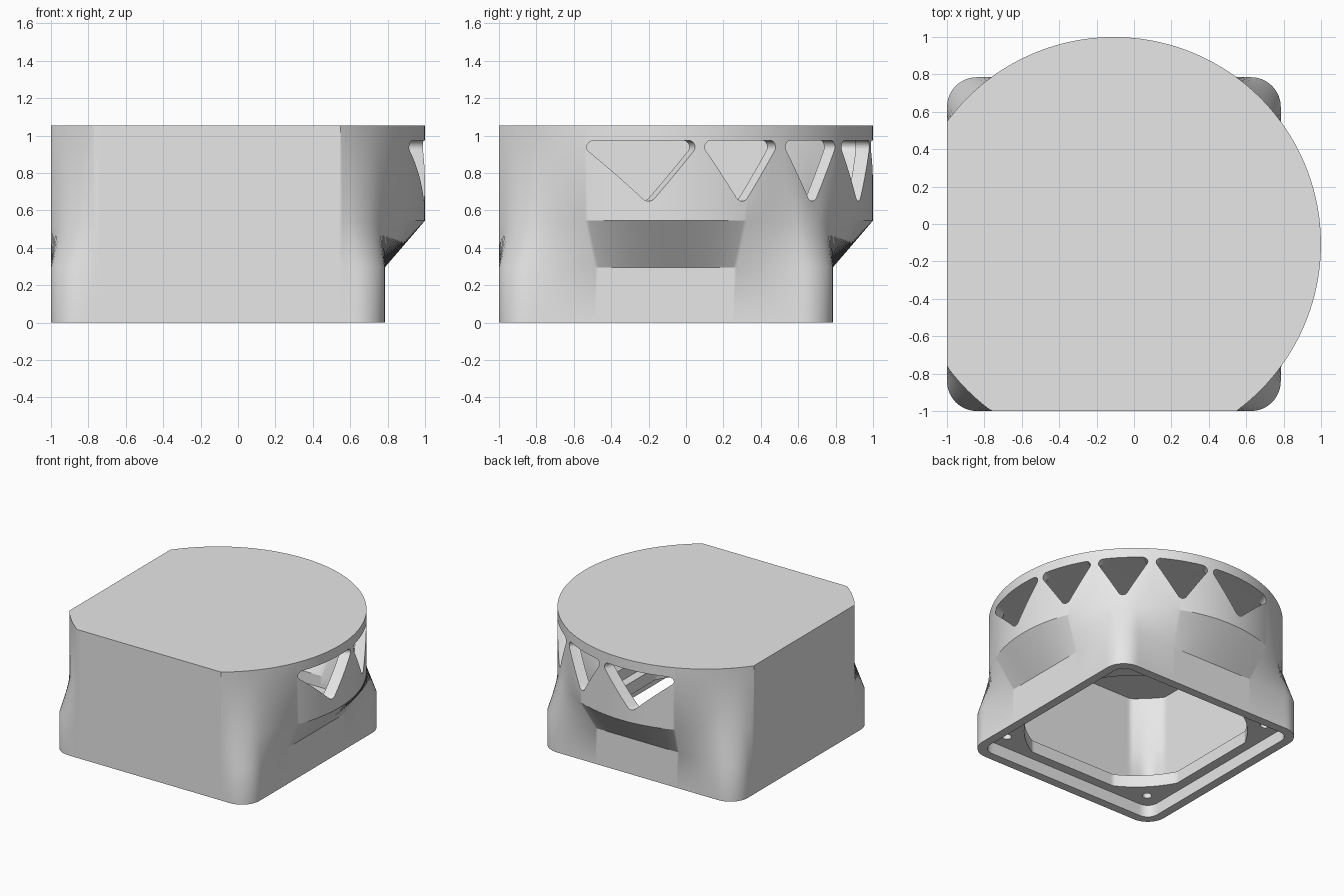
import bpy, bmesh, math
from math import sin, cos, radians
from mathutils import Vector

if "Cube" in bpy.data.objects:
    bpy.data.objects.remove(bpy.data.objects["Cube"], do_unlink=True)

HALF = 0.8925             # half width of the square base
CENTRE = HALF - 1         # shared x and y of the base and the drum
RADIUS = 1.107            # drum radius
WALL = 0.08
BIG = 5.0                 # an edge too far out to matter

# Polar directions, including the exact spots where the drum meets the flat sides
angles = [radians(a) for a in range(360)]
for reach_out in (HALF / RADIUS, (HALF - WALL) / (RADIUS - WALL)):
    a = math.acos(reach_out)
    angles += [math.pi - a, 1.5 * math.pi + a]
angles.sort()


def outline(lo, hi, corner, radius):
    """Distances from the centre to a rounded box clipped by a circle."""
    mid, half = (lo + hi) / 2, (hi - lo) / 2 - corner
    result = []
    for a in angles:
        near, far = 0.0, radius
        for _ in range(40):
            t = (near + far) / 2
            qx = abs(t * cos(a) - mid) - half
            qy = abs(t * sin(a) - mid) - half
            dist = math.hypot(max(qx, 0), max(qy, 0)) + min(max(qx, qy), 0) - corner
            near, far = (t, far) if dist < 0 else (near, t)
        result.append(near)
    return result


def new_object(name, bm):
    bmesh.ops.recalc_face_normals(bm, faces=bm.faces)
    mesh = bpy.data.meshes.new(name)
    bm.to_mesh(mesh)
    bm.free()
    obj = bpy.data.objects.new(name, mesh)
    bpy.context.collection.objects.link(obj)
    return obj


def add_loft(bm, loops):
    """Skin closed loops of points and cap both ends."""
    rings = [[bm.verts.new(p) for p in loop] for loop in loops]
    n = len(rings[0])
    for r, s in zip(rings, rings[1:]):
        for i in range(n):
            j = (i + 1) % n
            bm.faces.new((r[i], r[j], s[j], s[i]))
    bm.faces.new(rings[0])
    bm.faces.new(rings[-1])


# Housing: one closed shell, from the inner ceiling down, round the rim and up
base = outline(-HALF, HALF, 0.16, BIG)
drum = outline(-HALF, BIG, 0.16, RADIUS)
inner_base = outline(-HALF + WALL, HALF - WALL, 0.08, BIG)
inner_drum = outline(-HALF + WALL, BIG, 0.08, RADIUS - WALL)
recess = outline(-0.82, 0.82, 0.09, BIG)
fan_hole = outline(-0.74, 0.74, 0.01, 0.84)
sections = [
    (inner_drum, 0.975), (inner_drum, 0.545), (inner_base, 0.295), (inner_base, 0.2),
    (fan_hole, 0.2), (fan_hole, 0.1), (recess, 0.1), (recess, 0),
    (base, 0), (base, 0.295), (drum, 0.545), (drum, 1.055),
]
bm = bmesh.new()
add_loft(bm, [[(CENTRE + d * cos(a), CENTRE + d * sin(a), z)
               for d, a in zip(dist, angles)] for dist, z in sections])
housing = new_object("fan_housing", bm)


def rounded_triangle(left, right, apex, r=0.036, steps=8):
    """Downward triangle with rounded corners, as (sideways, height) points."""
    c = [Vector((left + r, 0.975 - r)), Vector((apex, 0.65 + r)), Vector((right - r, 0.975 - r))]
    points = []
    for i in range(3):
        e0, e1 = c[i] - c[i - 1], c[(i + 1) % 3] - c[i]
        start = math.atan2(-e0.x, e0.y)
        turn = (math.atan2(-e1.x, e1.y) - start) % (2 * math.pi)
        for k in range(steps + 1):
            a = start + turn * k / steps
            points.append(c[i] + r * Vector((cos(a), sin(a))))
    return points


# Window cutters: direction, left, apex and right angles, mirrored about the diagonal
windows = [(22, -22.5, -4.8, 8.1), (34, 10.8, 21.6, 32), (45, 35.3, 45, 54.7)]
windows += [(90 - d, 90 - r, 90 - a, 90 - l) for d, l, a, r in windows[:2]]
bm = bmesh.new()
for heading, left, apex, right in windows:
    h = radians(heading)
    forward, side = Vector((cos(h), sin(h), 0)), Vector((-sin(h), cos(h), 0))
    u = [RADIUS * sin(radians(a - heading)) for a in (left, right, apex)]
    profile = rounded_triangle(*u)
    # rounded outline normals point outward for this winding
    add_loft(bm, [[Vector((CENTRE, CENTRE, p.y)) + forward * depth + side * p.x
                   for p in profile] for depth in (0.55, 1.35)])

# Screw hole cutters through the mounting plate
for sx in (-1, 1):
    for sy in (-1, 1):
        x, y = CENTRE + 0.69 * sx, CENTRE + 0.69 * sy
        add_loft(bm, [[(x + 0.035 * cos(t * math.pi / 12), y + 0.035 * sin(t * math.pi / 12), z)
                       for t in range(24)] for z in (0.05, 0.25)])
cutter = new_object("opening_cutter", bm)
cutter.hide_render = True

# Cut the openings and keep the finished mesh
mod = housing.modifiers.new("openings", 'BOOLEAN')
mod.operation = 'DIFFERENCE'
mod.solver = 'EXACT'
mod.object = cutter
finished = bpy.data.meshes.new_from_object(
    housing.evaluated_get(bpy.context.evaluated_depsgraph_get()))
housing.modifiers.clear()
housing.data = finished
bpy.data.objects.remove(cutter, do_unlink=True)

# Plain grey plastic
grey = bpy.data.materials.new("light_grey_plastic")
grey.use_nodes = True
colour = (0.8, 0.8, 0.8, 1)
grey.diffuse_color = colour
grey.node_tree.nodes["Principled BSDF"].inputs["Base Color"].default_value = colour
housing.data.materials.clear()
housing.data.materials.append(grey)

bpy.ops.object.select_all(action='DESELECT')
housing.select_set(True)
bpy.context.view_layer.objects.active = housing
bpy.ops.object.shade_smooth_by_angle(angle=radians(30))
